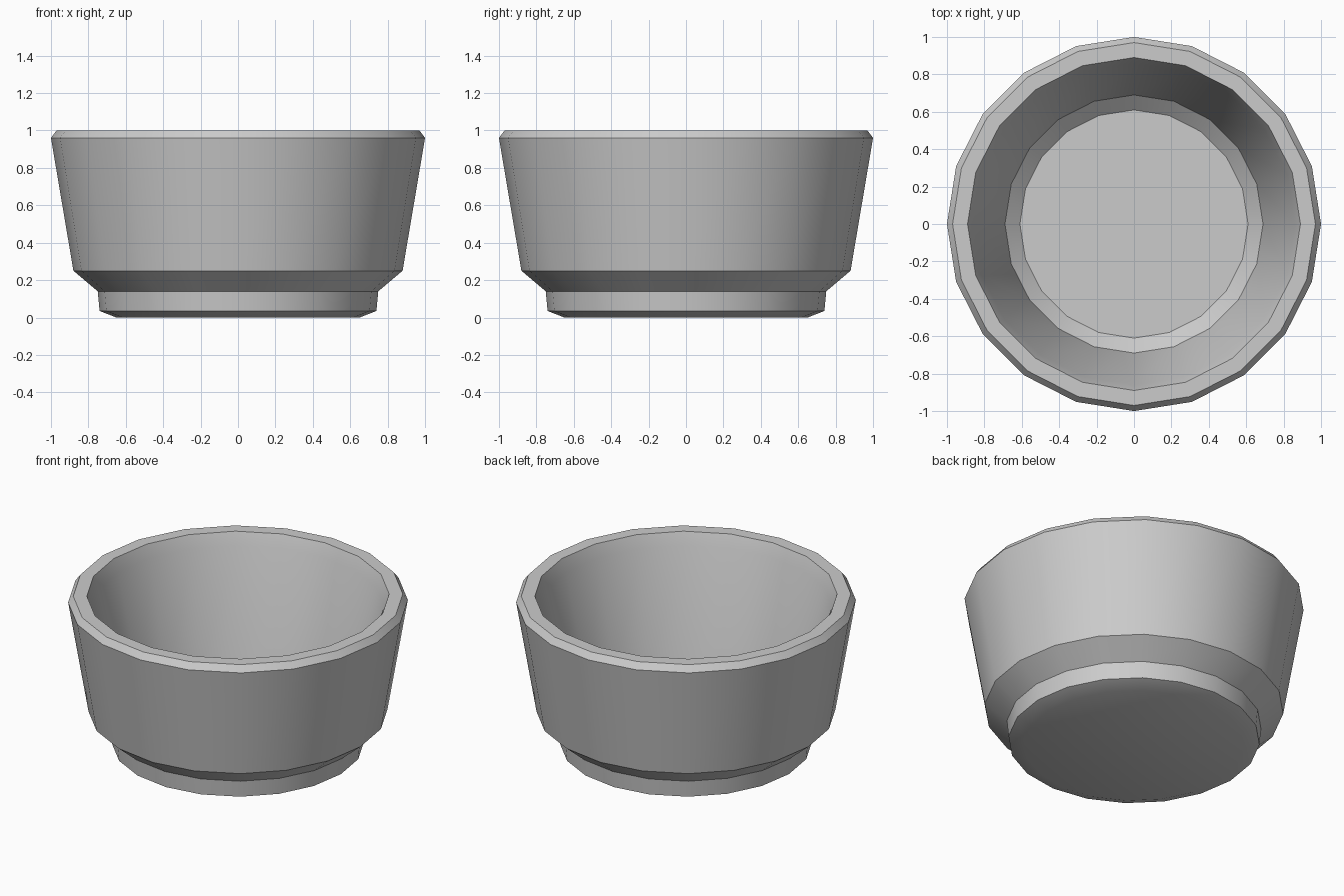
import bpy, bmesh
from math import cos, sin, tau, radians

if "Cube" in bpy.data.objects:
    bpy.data.objects.remove(bpy.data.objects["Cube"])

SIDES = 20

# Bowl cross-section (radius, height): foot, outer wall, rim, inner wall, floor
PROFILE = [(0.65, 0.0), (0.74, 0.035), (0.75, 0.14), (0.88, 0.25),
           (1.0, 0.96), (0.97, 1.0), (0.89, 1.0), (0.86, 0.92),
           (0.69, 0.17), (0.61, 0.10)]


def lathe(name, profile, sides):
    bm = bmesh.new()
    rings = [[bm.verts.new((r * cos(tau * i / sides), r * sin(tau * i / sides), z))
              for i in range(sides)] for r, z in profile]
    for low, high in zip(rings, rings[1:]):
        for i in range(sides):
            j = (i + 1) % sides
            bm.faces.new((low[i], low[j], high[j], high[i]))
    # flat underside and inner floor
    bm.faces.new(rings[0][::-1])
    bm.faces.new(rings[-1])
    bmesh.ops.recalc_face_normals(bm, faces=bm.faces)
    mesh = bpy.data.meshes.new(name)
    bm.to_mesh(mesh)
    bm.free()
    obj = bpy.data.objects.new(name, mesh)
    bpy.context.collection.objects.link(obj)
    return obj


# Footed bowl
bowl = lathe("bowl", PROFILE, SIDES)
bpy.context.view_layer.objects.active = bowl
bowl.select_set(True)
bpy.ops.object.shade_smooth_by_angle(angle=radians(30))
